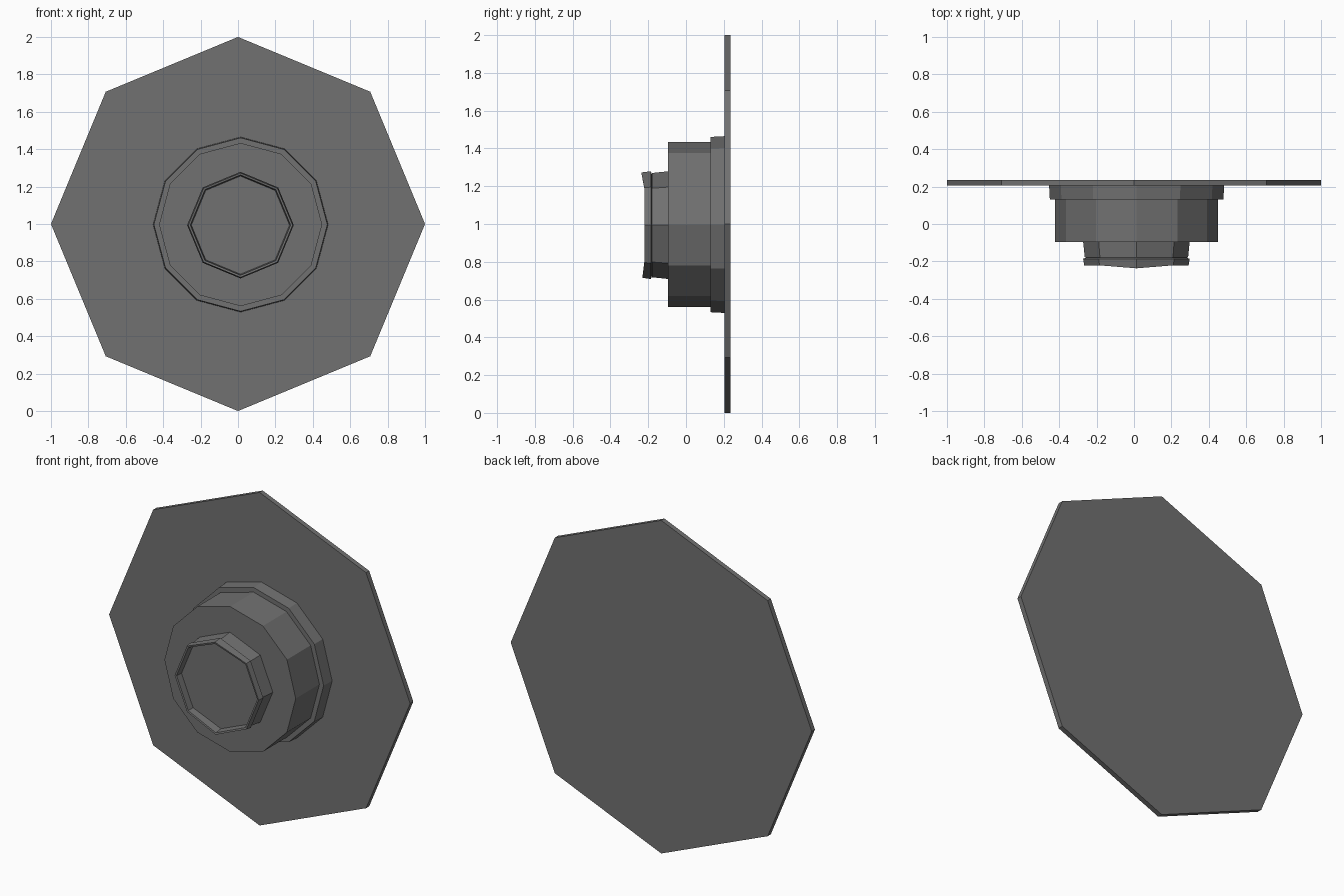
import bpy, bmesh
from math import sin, cos, tau

if "Cube" in bpy.data.objects:
    bpy.data.objects.remove(bpy.data.objects["Cube"])

# Dark grey for every part
dark = bpy.data.materials.new("dark_grey")
dark.diffuse_color = (0.165, 0.165, 0.165, 1)
dark.use_nodes = True
dark.node_tree.nodes["Principled BSDF"].inputs["Base Color"].default_value = dark.diffuse_color


def lathe(name, sides, profile, cx=0.0, cz=1.0, ring=False, bulge=None):
    """Spin (radius, y) points about a y-parallel axis; cap the ends or close into a ring."""
    bm = bmesh.new()
    loops = []
    for k, (r, y) in enumerate(profile):
        loop = []
        for i in range(sides):
            a = tau * i / sides
            dy = bulge.get(i, 0) if bulge and k in (2, 3) else 0
            loop.append(bm.verts.new((cx + r * sin(a), y + dy, cz + r * cos(a))))
        loops.append(loop)
    pairs = list(zip(loops, loops[1:]))
    if ring:
        pairs.append((loops[-1], loops[0]))
    else:
        bm.faces.new(loops[0])
        bm.faces.new(loops[-1])
    for a, b in pairs:
        for i in range(sides):
            j = (i + 1) % sides
            bm.faces.new((a[i], a[j], b[j], b[i]))
    bmesh.ops.recalc_face_normals(bm, faces=bm.faces[:])
    mesh = bpy.data.meshes.new(name)
    bm.to_mesh(mesh)
    bm.free()
    mesh.materials.append(dark)
    obj = bpy.data.objects.new(name, mesh)
    bpy.context.collection.objects.link(obj)
    return obj


HUB = (0.014, 0.997)    # hub axis, slightly off the plate centre
CAP = (0.013, 0.994)

# Thin octagonal back plate
lathe("back_plate", 8, [(1.0, 0.205), (1.0, 0.235)])

# Twelve-sided stepped hub: flange against the plate, then the drum
lathe("hub_flange", 12, [(0.464, 0.13), (0.468, 0.206)], *HUB)
lathe("hub_drum", 12, [(0.436, -0.095), (0.436, 0.131)], *HUB)

# Octagonal cap with a recessed face and a thin raised lip,
# the lip standing slightly further out at the top and bottom corners
lathe("cap_body", 8, [(0.276, -0.18), (0.285, -0.094)], *CAP)
lathe("cap_lip", 8,
      [(0.262, -0.178), (0.285, -0.186), (0.279, -0.221), (0.268, -0.219)],
      *CAP, ring=True, bulge={0: -0.016, 4: -0.01})
